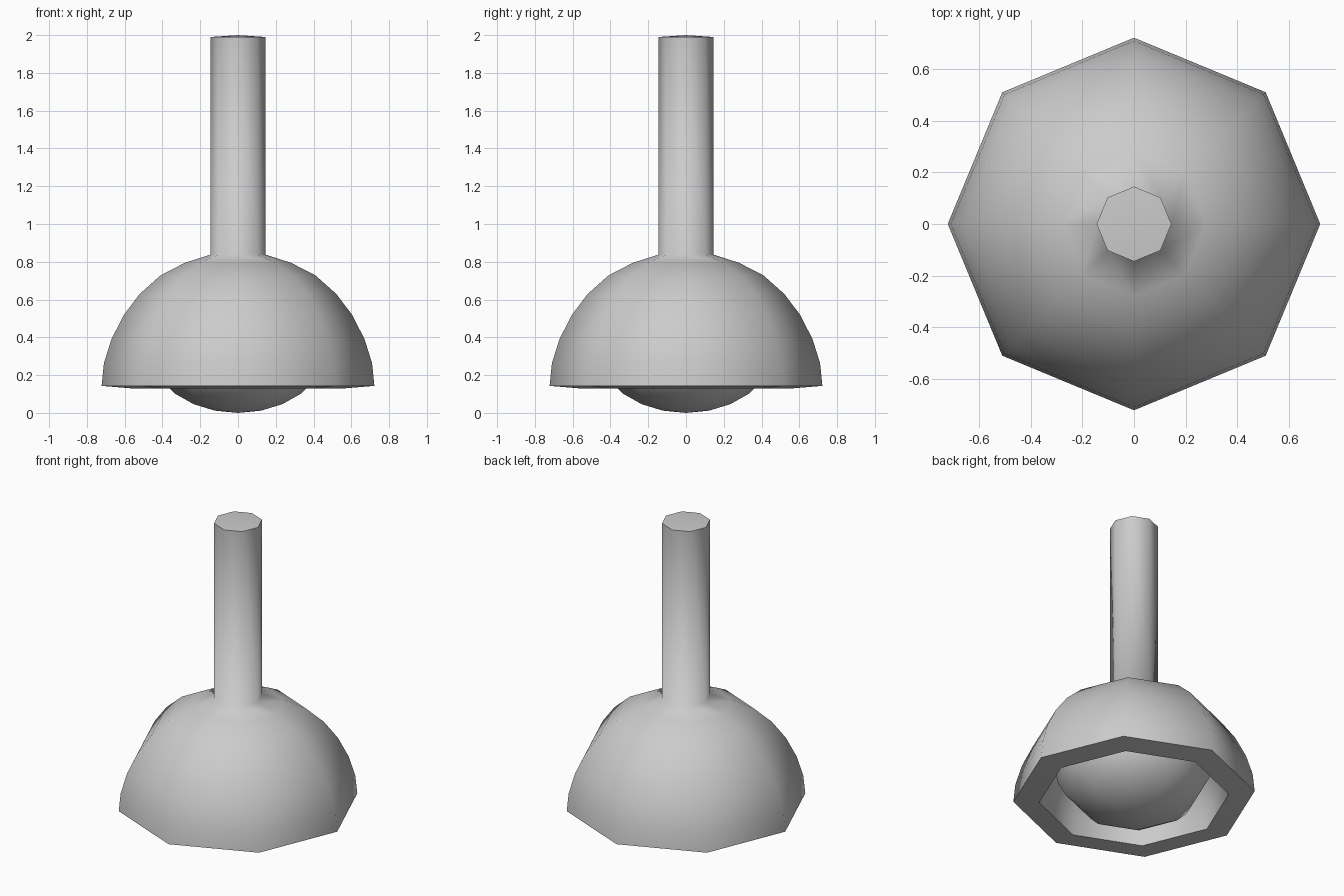
import bpy, bmesh, math

if "Cube" in bpy.data.objects:
    bpy.data.objects.remove(bpy.data.objects["Cube"])

SIDES = 8


def lathe(name, profile, angle):
    """Spin an (r, z) profile into an eight-sided solid; r = 0 points become poles."""
    bm = bmesh.new()
    rings = []
    for r, z in profile:
        if r == 0:
            rings.append([bm.verts.new((0, 0, z))] * SIDES)
        else:
            rings.append([bm.verts.new((r * math.cos(math.tau * i / SIDES),
                                        r * math.sin(math.tau * i / SIDES), z))
                          for i in range(SIDES)])
    for a, b in zip(rings, rings[1:]):
        for i in range(SIDES):
            j = (i + 1) % SIDES
            bm.faces.new(list(dict.fromkeys((a[i], a[j], b[j], b[i]))))
    bmesh.ops.recalc_face_normals(bm, faces=bm.faces)
    mesh = bpy.data.meshes.new(name)
    bm.to_mesh(mesh)
    bm.free()
    obj = bpy.data.objects.new(name, mesh)
    bpy.context.collection.objects.link(obj)
    bpy.ops.object.select_all(action='DESELECT')
    obj.select_set(True)
    bpy.context.view_layer.objects.active = obj
    bpy.ops.object.shade_smooth_by_angle(angle=math.radians(angle))
    return obj


# Stem flowing into the thick domed shade
outer = [(0, 2.0), (0.145, 1.99), (0.145, 0.838), (0.28, 0.795), (0.41, 0.728),
         (0.52, 0.63), (0.605, 0.518), (0.67, 0.39), (0.71, 0.262), (0.722, 0.143)]
# Hollow underside of the shade
inner = [(0.567, 0.13), (0.558, 0.23), (0.527, 0.335), (0.475, 0.435),
         (0.41, 0.52), (0.325, 0.595), (0.22, 0.65), (0.115, 0.683), (0, 0.69)]
lathe("shade_and_stem", outer + inner, 80)

# Bulb, slightly flattened, resting inside the shade
STEPS = 12
bulb = [(0.47 * math.sin(math.pi * k / STEPS) if 0 < k < STEPS else 0,
         0.345 - 0.345 * math.cos(math.pi * k / STEPS)) for k in range(STEPS + 1)]
lathe("bulb", bulb, 60)
